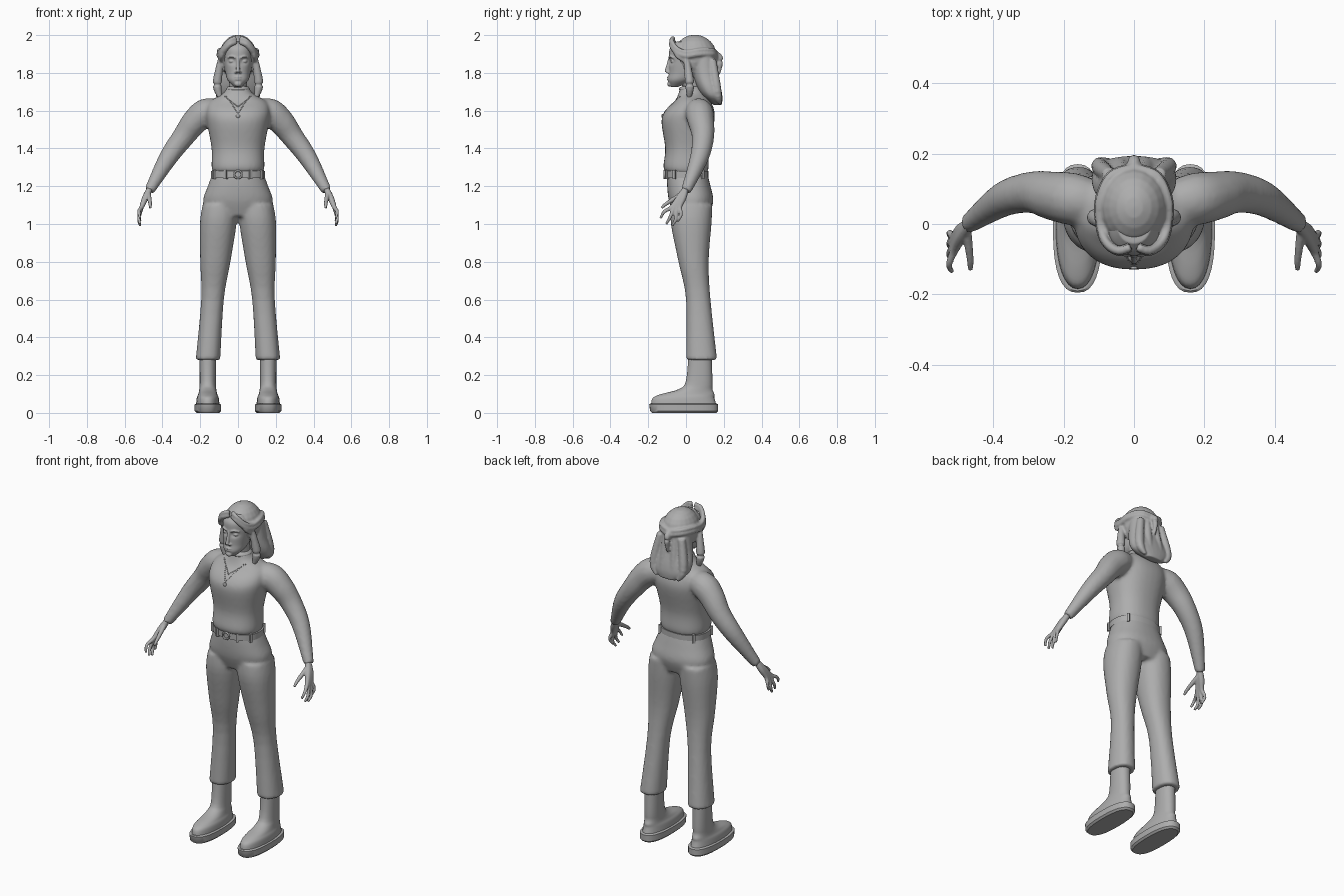
import bpy, bmesh, math
from mathutils import Vector, Matrix

if "Cube" in bpy.data.objects:
    bpy.data.objects.remove(bpy.data.objects["Cube"], do_unlink=True)

tone = .42
grey = bpy.data.materials.new("plain grey")
grey.use_nodes = True
grey.diffuse_color = (tone, tone, tone, 1)
grey.node_tree.nodes["Principled BSDF"].inputs["Base Color"].default_value = grey.diffuse_color

ONE, PAIR = (1,), (1, -1)


def blend(rows, steps):
    """Smooth interpolation through a list of number rows."""
    result = []
    for i in range(len(rows) - 1):
        start, end = rows[i], rows[i + 1]
        before, after = rows[max(i - 1, 0)], rows[min(i + 2, len(rows) - 1)]
        for k in range(steps):
            t = k / steps
            row = []
            for a, b, c, d in zip(before, start, end, after):
                leave, arrive = (c - a) / 2, (d - b) / 2
                ease = t * t * (3 - 2 * t)
                row.append(b + (c - b) * ease + leave * t * (1 - t) ** 2 - arrive * t * t * (1 - t))
            result.append(row)
    return result + [list(rows[-1])]


def skin(bm, rings):
    """Bridge rings of points and cap both ends."""
    loops = [[bm.verts.new(point) for point in ring] for ring in rings]
    for lower, upper in zip(loops, loops[1:]):
        for i in range(len(lower)):
            bm.faces.new((lower[i - 1], lower[i], upper[i], upper[i - 1]))
    bm.faces.new(loops[0])
    bm.faces.new(loops[-1])


def loft(bm, rows, power=2.3, sides=ONE, middle=lambda z: 0, steps=4, count=32):
    """Stack of rounded rings: height, half width, front, back."""
    def bend(value):
        return math.copysign(abs(value) ** (2 / power), value)
    for side in sides:
        rings = []
        for z, half, front, back in blend(rows, steps):
            angles = [math.tau * i / count for i in range(count)]
            rings.append([(side * (middle(z) + half * bend(math.cos(angle))),
                           (front + back) / 2 + (back - front) / 2 * bend(math.sin(angle)), z)
                          for angle in angles])
        skin(bm, rings)


def tube(bm, path, sides=PAIR, count=14):
    """Round limb along x, y, z, radius."""
    points = blend(path, 5)
    for side in sides:
        rings = []
        for i, (x, y, z, radius) in enumerate(points):
            ahead, behind = points[min(i + 1, len(points) - 1)], points[max(i - 1, 0)]
            turn = (Vector(ahead[:3]) - Vector(behind[:3])).to_track_quat('Z', 'X')
            ring = []
            for k in range(count):
                angle = math.tau * k / count
                spot = turn @ Vector((math.cos(angle), math.sin(angle), 0)) * radius + Vector((x, y, z))
                ring.append((side * spot.x, spot.y, spot.z))
            rings.append(ring)
        skin(bm, rings)


def ball(bm, centre, size, sides=ONE):
    for side in sides:
        place = Matrix.Translation((side * centre[0], *centre[1:])) @ Matrix.Diagonal((*size, 1))
        bmesh.ops.create_uvsphere(bm, u_segments=20, v_segments=12, radius=1, matrix=place)


def finish(name, bm, voxel=0, relax=3):
    """Make the object; a voxel size fuses its pieces into one skin."""
    bmesh.ops.recalc_face_normals(bm, faces=bm.faces)
    mesh = bpy.data.meshes.new(name)
    bm.to_mesh(mesh)
    bm.free()
    mesh.materials.append(grey)
    part = bpy.data.objects.new(name, mesh)
    bpy.context.collection.objects.link(part)
    if voxel:
        fuse = part.modifiers.new("fuse", 'REMESH')
        fuse.mode, fuse.voxel_size, fuse.use_smooth_shade = 'VOXEL', voxel, True
        soften = part.modifiers.new("soften", 'SMOOTH')
        soften.factor, soften.iterations = .5, relax
    else:
        bpy.ops.object.select_all(action='DESELECT')
        part.select_set(True)
        bpy.context.view_layer.objects.active = part
        bpy.ops.object.shade_smooth_by_angle(angle=math.radians(40))
    return part


def hoop(name, location, radius, thickness, tilt=0):
    bpy.ops.mesh.primitive_torus_add(location=location, rotation=(tilt, 0, 0),
                                     major_radius=radius, minor_radius=thickness)
    part = bpy.context.object
    part.name = name
    part.data.materials.append(grey)
    bpy.ops.object.shade_smooth()


# Boots: flat soles and rounded uppers
def ankle(z):
    return .16


bm = bmesh.new()
loft(bm, [(0, .06, -.18, .16), (.01, .07, -.19, .17), (.045, .07, -.195, .17), (.05, .06, -.19, .16)],
     2.5, PAIR, ankle, steps=1)
finish("boot_soles", bm)
bm = bmesh.new()
loft(bm, [(.045, .062, -.185, .16), (.08, .058, -.175, .15), (.1, .05, -.13, .15),
          (.125, .045, -.04, .14), (.17, .043, 0, .14), (.34, .044, .015, .135)], 2.2, PAIR, ankle)
finish("boot_uppers", bm)

# Trousers: hips and two flared legs that lean outward
bm = bmesh.new()
loft(bm, [(1.28, .13, -.1, .11), (1.2, .16, -.1, .13), (1.12, .185, -.09, .145), (1.04, .15, -.06, .12)])
loft(bm, [(1.1, .09, -.08, .14), (1, .097, -.08, .135), (.8, .08, -.04, .12), (.6, .06, 0, .13),
          (.28, .065, 0, .165)], 2.2, PAIR, lambda z: .18 - .075 * z)
finish("trousers", bm, .011, 4)

# Sweater: body, roll neck and sleeves
bm = bmesh.new()
loft(bm, [(1.27, .13, -.1, .11), (1.3, .14, -.12, .12), (1.4, .14, -.11, .12), (1.54, .165, -.13, .15),
          (1.6, .17, -.11, .15), (1.65, .15, -.06, .13), (1.69, .08, -.04, .1), (1.73, .055, -.03, .08)])
tube(bm, [(.1, .06, 1.6, .06), (.17, .07, 1.59, .075), (.23, .08, 1.54, .07), (.29, .09, 1.46, .06),
          (.37, .07, 1.35, .05), (.47, 0, 1.175, .028)])
sweater = finish("sweater", bm, .011, 4)
for height in (1.695, 1.715):
    hoop("collar_fold", (0, .025, height), .054, .009)

# Belt with loops and a round buckle
waist = 1.262
bm = bmesh.new()
loft(bm, [(waist + lift, .144, -.11, .118) for lift in (-.018, .018)], steps=1)
finish("belt", bm)
bm = bmesh.new()
for x, y in ((.065, -.1), (.125, -.06), (.11, .085)):
    for side in PAIR:
        bmesh.ops.create_cube(bm, size=1, matrix=Matrix.Translation((side * x, y, waist))
                              @ Matrix.Rotation(side * math.atan2(y, x), 4, 'Z')
                              @ Matrix.Diagonal((.02, .014, .05, 1)))
finish("belt_loops", bm)
hoop("buckle", (0, -.115, waist), .02, .005, math.pi / 2)

# Hands: each finger runs from the wrist so the palm fuses
bm = bmesh.new()
for i, tip in enumerate((1.03, 1, .99, 1.015)):
    reach = -.135 + .03 * i
    tube(bm, [(.465, 0, 1.19, .016), (.49, -.035 + .007 * i, 1.14, .017), (.51, -.075 + .014 * i, 1.09, .012),
              (.525, reach + .02, tip + .035, .009), (.517, reach, tip, .007)])
tube(bm, [(.475, -.02, 1.16, .014), (.465, -.1, 1.11, .01), (.465, -.13, 1.085, .007)])
finish("hands", bm, .0045, 2)

# Head: skull with pressed eye sockets, then raised features
bm = bmesh.new()
loft(bm, [(1.726, .02, -.08, -.04), (1.76, .054, -.095, .03), (1.8, .066, -.09, .08), (1.85, .074, -.09, .1),
          (1.89, .078, -.09, .12), (1.93, .074, -.085, .11), (1.965, .05, -.055, .08)],
     2.2, steps=6, count=64)
eye = Vector((.033, -.068, 1.861))
for v in bm.verts:
    if v.co.y < 0:
        across, up = (abs(v.co.x) - eye.x) / .019, (v.co.z - eye.z) / .014
        v.co.y += .014 * math.exp(-across ** 2 - up ** 2)
ball(bm, eye, (.016, .014, .009), PAIR)
tube(bm, [(0, -.085, 1.88, .008), (0, -.093, 1.85, .008), (0, -.104, 1.803, .011)], ONE)
ball(bm, (.011, -.094, 1.803), (.008, .009, .007), PAIR)
tube(bm, [(.012, -.09, 1.88, .004), (.035, -.085, 1.886, .005), (.056, -.066, 1.88, .004)])
for height in (1.777, 1.766):
    ball(bm, (0, -.086, height), (.022, .015, .006))
ball(bm, (0, -.087, 1.741), (.02, .013, .014))
ball(bm, (.078, .015, 1.835), (.01, .018, .03), PAIR)
tube(bm, [(0, .035, 1.68, .048), (0, .025, 1.8, .05)], ONE)
finish("head", bm, .004, 2)

# Hair: cap, shoulder-length back, twisted band and loose locks
bm = bmesh.new()
ball(bm, (0, .047, 1.885), (.1, .117, .117))
loft(bm, [(1.92, .09, .03, .155), (1.8, .105, .035, .165), (1.72, .12, .06, .185),
          (1.67, .11, .095, .193), (1.63, .055, .145, .19)])
for lift, size in ((0, .015), (.02, .012)):
    band = [(.01, -.066, 1.965), (.045, -.076, 1.95), (.08, -.05, 1.91), (.096, 0, 1.89),
            (.097, .07, 1.9), (.065, .137, 1.9), (0, .16, 1.885)]
    tube(bm, [(x, y, z + lift, size) for x, y, z in band])
tube(bm, [(.07, -.064, 1.925, .01), (.086, -.045, 1.89, .012), (.09, -.01, 1.865, .01)])
tube(bm, [(.09, 0, 1.88, .014), (.1, .01, 1.82, .02), (.11, .02, 1.73, .024), (.09, .015, 1.655, .008)])
for x in (.025, .07):
    tube(bm, [(x, .14, 1.87, .02), (x * 1.4, .165, 1.7, .024), (x, .18, 1.635, .008)])
tube(bm, [(0, .16, 1.9, .016), (0, .18, 1.87, .018), (0, .175, 1.79, .006)], ONE)
finish("hair", bm, .006, 2)

# Necklaces: beads laid on the sweater, with a pendant
bpy.context.view_layer.update()
worn = sweater.evaluated_get(bpy.context.evaluated_depsgraph_get())
bm = bmesh.new()


def hang(x, z, size):
    hit, spot, _, _ = worn.ray_cast((x, -1, z), (0, 1, 0))
    if hit:
        ball(bm, spot, (size, size / 2, size))


for low, width in ((1.585, .06), (1.62, .07)):
    for i in range(-12, 13):
        share = i / 12
        hang(width * share, low + (1.675 - low) * abs(share), .003)
hang(0, 1.572, .011)
finish("necklaces", bm)
